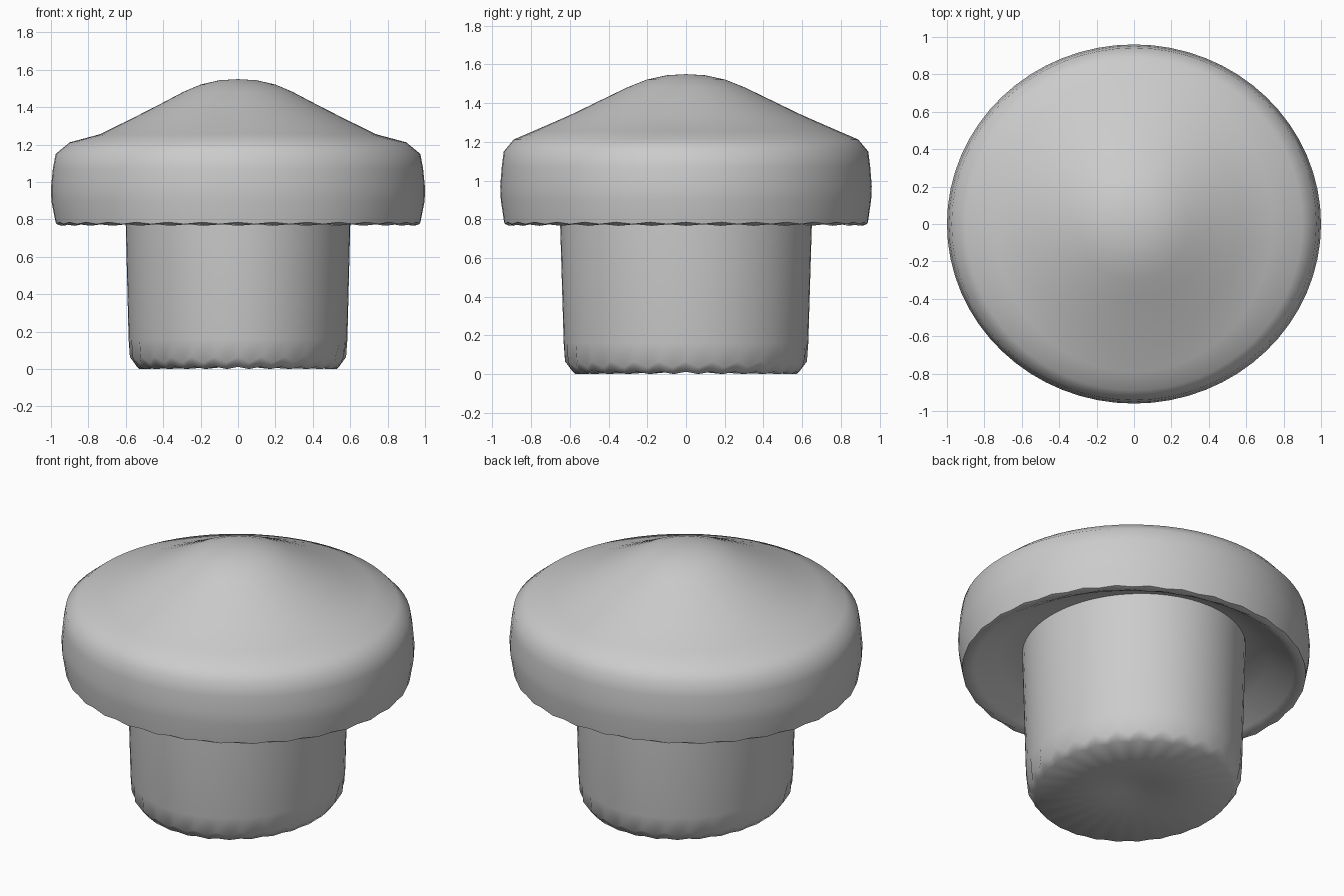
import bpy, bmesh, math

if "Cube" in bpy.data.objects:
    bpy.data.objects.remove(bpy.data.objects["Cube"])

grey = bpy.data.materials.new("plain grey")
grey.diffuse_color = (0.6, 0.6, 0.6, 1)
grey.use_nodes = True
grey.node_tree.nodes["Principled BSDF"].inputs["Base Color"].default_value = grey.diffuse_color


def loft(name, rings, segments, angle):
    """Skin elliptical rings (rx, ry, z[, tooth_r, tooth_z]); zero radius closes with a point.
    Tooth values pull every second vertex inward and down."""
    bm = bmesh.new()
    loops = []
    for rx, ry, z, *tooth in rings:
        if rx == 0:
            loops.append([bm.verts.new((0, 0, z))] * segments)
            continue
        dr, dz = tooth if tooth else (0, 0)
        loop = []
        for i in range(segments):
            a = 2 * math.pi * i / segments
            k = i % 2
            loop.append(bm.verts.new(((rx - dr * k) * math.cos(a),
                                      (ry - dr * k) * math.sin(a), z - dz * k)))
        loops.append(loop)
    for low, high in zip(loops, loops[1:]):
        for i in range(segments):
            j = (i + 1) % segments
            corners = list(dict.fromkeys((low[i], low[j], high[j], high[i])))
            bm.faces.new(corners)
    bmesh.ops.recalc_face_normals(bm, faces=bm.faces)
    mesh = bpy.data.meshes.new(name)
    bm.to_mesh(mesh)
    bm.free()
    mesh.materials.append(grey)
    obj = bpy.data.objects.new(name, mesh)
    bpy.context.collection.objects.link(obj)
    bpy.ops.object.select_all(action='DESELECT')
    obj.select_set(True)
    bpy.context.view_layer.objects.active = obj
    bpy.ops.object.shade_smooth_by_angle(angle=math.radians(angle))
    return obj


# Slightly oval stem with a scalloped foot and a small dimple underneath
loft("stem", [
    (0, 0, 0.04),
    (0.08, 0.08, 0.03),
    (0.18, 0.19, 0.015),
    (0.54, 0.585, 0.012, 0.01, 0.012),
    (0.578, 0.625, 0.065, 0.022, 0.03),
    (0.585, 0.632, 0.16),
    (0.60, 0.65, 0.76),
    (0.605, 0.655, 0.94),
    (0, 0, 0.95),
], 56, 60)

# Domed cap with a straight rim and a hollowed underside
loft("cap", [
    (0, 0, 0.93),
    (0.60, 0.64, 0.92),
    (0.76, 0.76, 0.87),
    (0.90, 0.875, 0.79),
    (0.945, 0.91, 0.766, 0, -0.008),
    (0.975, 0.94, 0.785, 0, 0.01),
    (0.998, 0.957, 0.90),
    (1.0, 0.96, 0.97),
    (0.99, 0.952, 1.07),
    (0.975, 0.942, 1.15),
    (0.90, 0.89, 1.212),
    (0.74, 0.79, 1.255),
    (0.57, 0.60, 1.338),
    (0.40, 0.42, 1.425),
    (0.29, 0.30, 1.483),
    (0.20, 0.205, 1.521),
    (0.10, 0.10, 1.544),
    (0, 0, 1.55),
], 64, 60)
